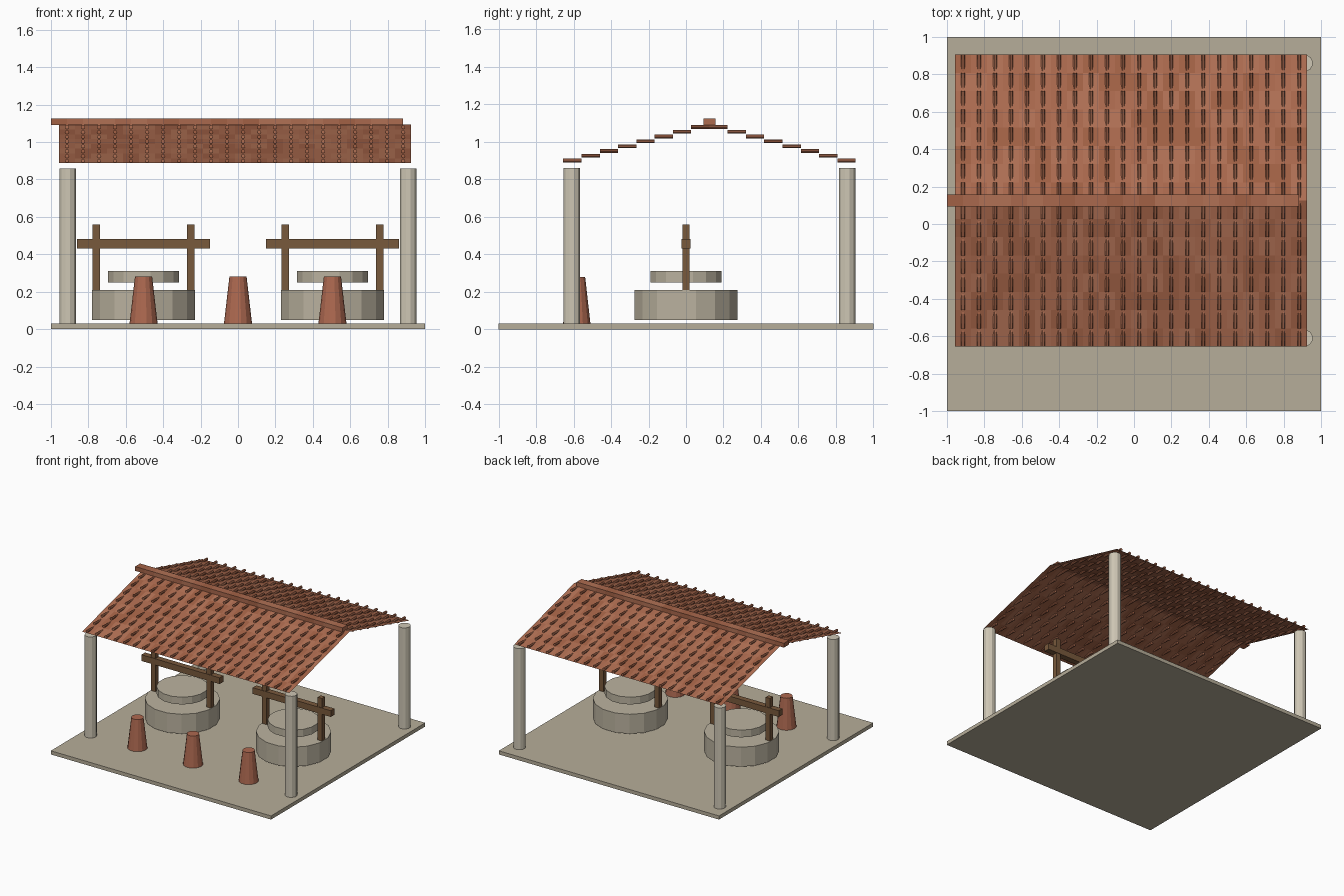
import bpy, bmesh, random
from math import pi
from mathutils import Matrix, Vector

if "Cube" in bpy.data.objects:
    bpy.data.objects.remove(bpy.data.objects["Cube"])

random.seed(4)


def material(name, rgb):
    m = bpy.data.materials.new(name)
    m.diffuse_color = (*rgb, 1)
    m.use_nodes = True
    m.node_tree.nodes["Principled BSDF"].inputs["Base Color"].default_value = m.diffuse_color
    return m


STONE = material("stone", (0.50, 0.45, 0.35))
GROUND = material("floor_stone", (0.47, 0.42, 0.32))
PLASTER = material("plaster", (0.62, 0.57, 0.46))
WOOD = material("wood", (0.19, 0.10, 0.045))
CLAY = material("clay", (0.42, 0.14, 0.08))
TILES = [material(f"roof_clay_{i}", c) for i, c in enumerate(
    [(0.40, 0.14, 0.075), (0.44, 0.165, 0.09), (0.36, 0.12, 0.06), (0.42, 0.15, 0.08)])]


def finish(name, bm, mats):
    me = bpy.data.meshes.new(name)
    bm.to_mesh(me)
    bm.free()
    for m in mats:
        me.materials.append(m)
    ob = bpy.data.objects.new(name, me)
    bpy.context.collection.objects.link(ob)
    return ob


def add_box(bm, lo, hi):
    lo, hi = Vector(lo), Vector(hi)
    mat = Matrix.Translation((lo + hi) / 2) @ Matrix.Diagonal((*(hi - lo), 1))
    return bmesh.ops.create_cube(bm, size=1, matrix=mat)["verts"]


def box(name, lo, hi, mat):
    bm = bmesh.new()
    add_box(bm, lo, hi)
    return finish(name, bm, [mat])


def cone(name, x, y, z0, z1, r0, r1, sides, mat):
    bm = bmesh.new()
    bmesh.ops.create_cone(
        bm, cap_ends=True, segments=sides, radius1=r0, radius2=r1, depth=z1 - z0,
        matrix=Matrix.Translation((x, y, (z0 + z1) / 2)) @ Matrix.Rotation(pi / sides, 4, 'Z'))
    return finish(name, bm, [mat])


# floor slab and corner posts
box("floor_slab", (-1, -1, 0), (1, 1, 0.03), GROUND)
for x in (-0.91, 0.91):
    for y in (-0.61, 0.86):
        cone("roof_post", x, y, 0.03, 0.86, 0.046, 0.046, 12, PLASTER)

# two round stone mills with timber frames
for cx in (-0.505, 0.505):
    cone("lower_stone", cx, 0, 0.05, 0.21, 0.28, 0.28, 16, STONE)
    cone("upper_stone", cx, 0, 0.25, 0.31, 0.193, 0.193, 16, STONE)
    for s in (-1, 1):
        px = cx + s * 0.252
        box("frame_upright", (px - 0.02, -0.02, 0.20), (px + 0.02, 0.02, 0.56), WOOD)
    box("frame_beam", (cx - 0.355, -0.024, 0.432), (cx + 0.355, 0.024, 0.483), WOOD)

# tapered clay jars along the front
for x in (-0.505, 0, 0.505):
    cone("clay_jar", x, -0.583, 0.03, 0.28, 0.075, 0.046, 14, CLAY)

# roof slopes: thin sloping tiles, each with a level round rib through it
COLS, ROWS = 22, 8
X0, PITCH = -0.957, 0.0856
RIDGE_Y, STEP = 0.125, 0.0975
TOP_Z, RISE = 1.093, 0.0257
for side, name in ((-1, "front_roof_slope"), (1, "back_roof_slope")):
    bm = bmesh.new()
    for c in range(COLS):
        xa = X0 + c * PITCH
        for r in range(ROWS):
            shade = random.randrange(len(TILES))
            ya, yb = RIDGE_Y + side * r * STEP, RIDGE_Y + side * (r + 1) * STEP
            za, zb = TOP_Z - r * RISE, TOP_Z - (r + 1) * RISE
            quad = [(xa, ya, za), (xa, yb, zb), (xa + PITCH, yb, zb), (xa + PITCH, ya, za)]
            if side > 0:
                quad.reverse()
            face = bm.faces.new([bm.verts.new(p) for p in quad])
            face.material_index = shade
            rib = bmesh.ops.create_cone(
                bm, cap_ends=True, segments=8, radius1=0.0108, radius2=0.0108, depth=STEP,
                matrix=Matrix.Translation((xa + PITCH / 2, (ya + yb) / 2, (za + zb) / 2))
                @ Matrix.Rotation(pi / 2, 4, 'X') @ Matrix.Rotation(pi / 8, 4, 'Z'))
            for f in {f for v in rib["verts"] for f in v.link_faces}:
                f.material_index = shade
    bm.normal_update()
    for f in bm.faces:
        if len(f.verts) == 4 and not any(len(e.link_faces) > 1 for e in f.edges) and f.normal.z < 0:
            f.normal_flip()
    finish(name, bm, TILES)

# ridge cap tiles
bm = bmesh.new()
for c in range(COLS):
    xa = -1 + c * PITCH
    vs = add_box(bm, (xa, 0.093, 1.09), (xa + PITCH, 0.158, 1.125))
    shade = random.randrange(len(TILES))
    for f in {f for v in vs for f in v.link_faces}:
        f.material_index = shade
finish("ridge_cap", bm, TILES)
